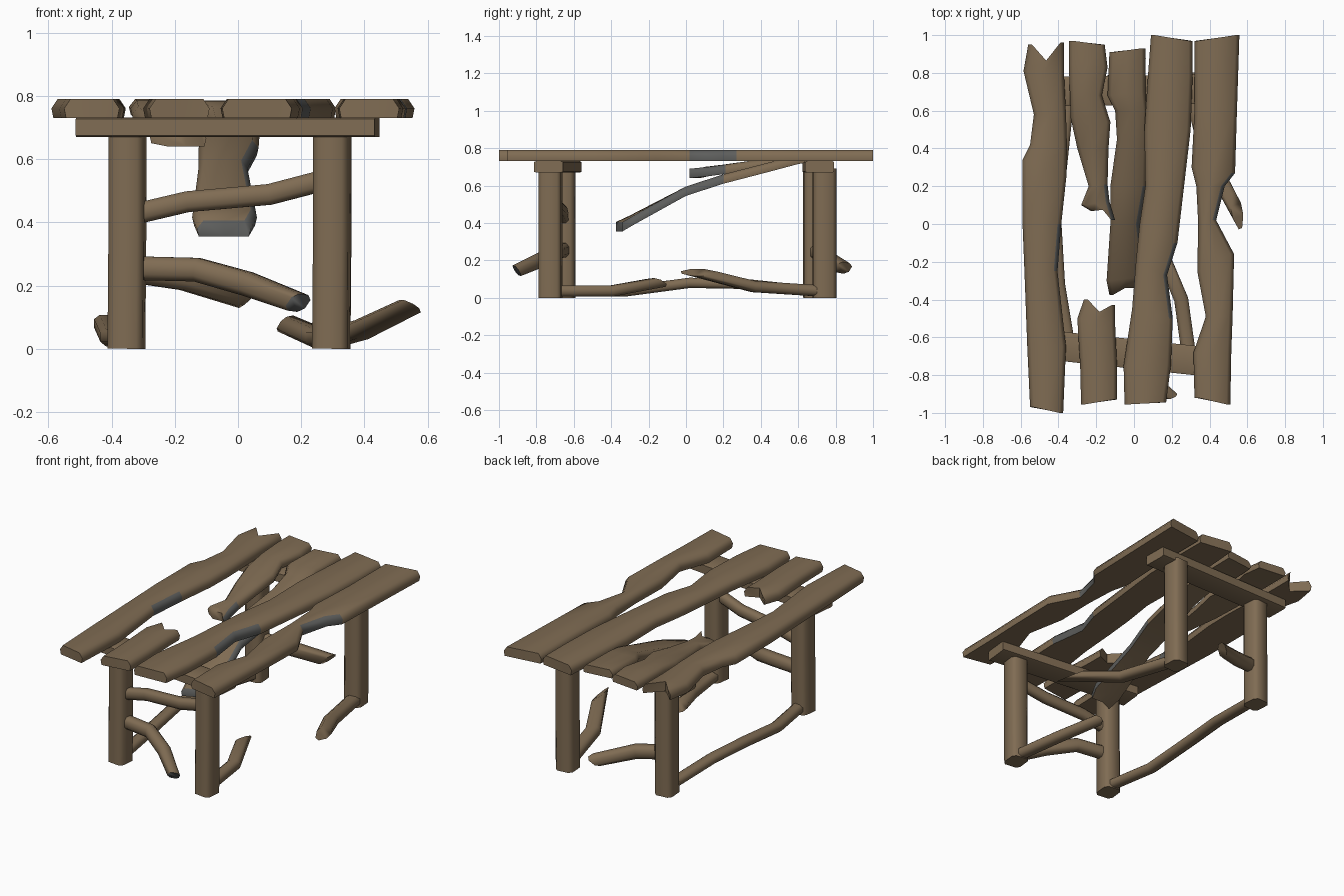
import bpy, bmesh, math
from mathutils import Vector


def material(name, rgb):
    m = bpy.data.materials.new(name)
    m.diffuse_color = (*rgb, 1)
    return m


WOOD = material("weathered brown wood", (0.215, 0.15, 0.087))
SLATE = material("grey worn edge", (0.11, 0.112, 0.108))


def loft(name, rings, is_worn=None, angle=66):
    """Skin a list of equal-sized rings, cap both ends, colour worn side faces."""
    bm = bmesh.new()
    vs = [[bm.verts.new(p) for p in ring] for ring in rings]
    n = len(vs[0])
    for a, b in zip(vs, vs[1:]):
        for i in range(n):
            j = (i + 1) % n
            bm.faces.new((a[i], a[j], b[j], b[i]))
    caps = [bm.faces.new(vs[0][::-1]), bm.faces.new(vs[-1])]
    bmesh.ops.recalc_face_normals(bm, faces=bm.faces[:])
    for f in bm.faces:
        if is_worn and is_worn(f, caps.index(f) if f in caps else None):
            f.material_index = 1
    bmesh.ops.triangulate(bm, faces=caps)
    me = bpy.data.meshes.new(name)
    bm.to_mesh(me)
    bm.free()
    me.materials.append(WOOD)
    me.materials.append(SLATE)
    me.shade_smooth()
    me.set_sharp_from_angle(angle=math.radians(angle))
    ob = bpy.data.objects.new(name, me)
    bpy.context.collection.objects.link(ob)
    return ob


def plank(name, stations, worn=(9, 9), thick=0.06, worn_end=False):
    """Stations run front to back: (x left, y left, x right, y right, z top, notch in y)."""
    rings = []
    for xl, yl, xr, yr, z, notch in stations:
        xm, ym = (xl + xr) / 2, (yl + yr) / 2 + notch
        zb, zm = z - thick, z - thick * 0.5
        rings.append([(xl + 0.02, yl, z), (xm, ym, z), (xr - 0.02, yr, z), (xr, yr, zm),
                      (xr - 0.006, yr, zb), (xm, ym, zb), (xl + 0.006, yl, zb), (xl, yl, zm)])

    def is_worn(f, cap):
        if cap is not None:
            return worn_end and cap == 0
        return worn[0] < f.calc_center_median().y < worn[1] and f.normal.x > 0.5
    return loft(name, rings, is_worn)


def beam(name, pts, w, h, up=(0, 0, 1), chamfer=0.25, skew=0.0, shrink=1.0, worn=False):
    """Chamfered bar along a path; skew cuts the far end into a splintered slant."""
    pts = [Vector(p) for p in pts]
    c = 0.5 - chamfer
    sec = [(-0.5, -c), (-c, -0.5), (c, -0.5), (0.5, -c), (0.5, c), (c, 0.5), (-c, 0.5), (-0.5, c)]
    rings = []
    for i, p in enumerate(pts):
        last = i == len(pts) - 1
        t = (pts[min(i + 1, len(pts) - 1)] - pts[max(i - 1, 0)]).normalized()
        s = t.cross(Vector(up)).normalized()
        u = s.cross(t)
        k = shrink if last else 1
        rings.append([p + s * a * w * k + u * b * h * k + (t * skew * (a - b) if last else Vector())
                      for a, b in sec])
    return loft(name, rings, (lambda f, cap: cap == 1) if worn else None)


T = 0.79
# Table top: five long boards, the second broken in two, the third fallen in
plank("top_plank_left", [
    (-0.55, -0.97, -0.375, -1.0, T, 0), (-0.565, -0.65, -0.36, -0.65, T, 0),
    (-0.58, -0.25, -0.405, -0.25, T, 0), (-0.59, 0.0, -0.385, 0.0, T, 0),
    (-0.59, 0.34, -0.358, 0.25, T, 0), (-0.55, 0.42, -0.355, 0.42, T, 0),
    (-0.53, 0.58, -0.36, 0.58, T, 0), (-0.585, 0.81, -0.37, 0.78, T, 0),
    (-0.56, 0.95, -0.37, 0.96, T, -0.09)], (-0.3, 0.1))
plank("top_plank_second_front", [
    (-0.28, -0.955, -0.09, -0.93, T, 0), (-0.285, -0.75, -0.09, -0.75, T, 0),
    (-0.3, -0.5, -0.1, -0.53, T, 0), (-0.265, -0.4, -0.1, -0.43, T, -0.05)])
plank("top_plank_second_back", [
    (-0.23, 0.07, -0.1, 0.02, 0.69, 0.03), (-0.28, 0.1, -0.13, 0.12, 0.7, 0),
    (-0.24, 0.2, -0.14, 0.21, 0.712, 0), (-0.3, 0.4, -0.135, 0.4, 0.74, 0),
    (-0.335, 0.56, -0.125, 0.54, 0.765, 0), (-0.34, 0.7, -0.17, 0.68, 0.785, 0),
    (-0.345, 0.85, -0.14, 0.83, T, 0), (-0.345, 0.97, -0.155, 0.95, T, 0)], (-0.1, 0.2), 0.05)
plank("top_plank_fallen", [
    (-0.13, -0.375, 0.04, -0.34, 0.405, 0.02), (-0.145, -0.3, 0.06, -0.28, 0.44, 0),
    (-0.125, 0.0, 0.03, 0.0, 0.595, 0), (-0.125, 0.2, 0.065, 0.2, 0.66, 0),
    (-0.09, 0.45, 0.07, 0.45, 0.725, 0), (-0.1, 0.6, 0.07, 0.6, 0.765, 0),
    (-0.14, 0.68, 0.06, 0.7, 0.782, 0), (-0.13, 0.91, 0.06, 0.93, 0.785, 0)],
    (-0.5, 0.2), 0.05, worn_end=True)
plank("top_plank_fourth", [
    (-0.05, -0.955, 0.17, -0.945, T, 0), (-0.055, -0.75, 0.195, -0.75, T, 0),
    (-0.01, -0.45, 0.205, -0.5, T, 0), (0.01, -0.2, 0.175, -0.27, T, 0),
    (0.03, 0.0, 0.23, -0.1, T, 0), (0.06, 0.2, 0.265, 0.2, T, 0),
    (0.055, 0.5, 0.3, 0.5, T, 0), (0.075, 0.8, 0.31, 0.78, T, 0),
    (0.09, 1.0, 0.31, 0.97, T, 0)], (-0.4, -0.1))
plank("top_plank_right", [
    (0.32, -0.92, 0.51, -0.955, T, 0), (0.315, -0.68, 0.515, -0.68, T, 0),
    (0.38, -0.49, 0.522, -0.49, T, 0), (0.335, -0.25, 0.53, -0.16, T, 0),
    (0.34, 0.0, 0.435, 0.02, T, 0), (0.33, 0.2, 0.48, 0.2, T, 0),
    (0.305, 0.3, 0.535, 0.27, T, 0), (0.32, 0.6, 0.545, 0.6, T, 0),
    (0.32, 0.97, 0.558, 1.0, T, 0)], (0.0, 0.25))

# Cross beams under the boards
beam("front_cross_beam", [(-0.505, -0.635, 0.7), (0.44, -0.735, 0.7)], 0.155, 0.062, chamfer=0.08)
beam("back_cross_beam", [(-0.505, 0.7, 0.7), (0.44, 0.715, 0.7)], 0.155, 0.062, chamfer=0.08)

# Four legs, slightly turned
for name, x, y, a in (("front_left_leg", -0.35, -0.655, -6), ("front_right_leg", 0.297, -0.725, -6),
                      ("back_left_leg", -0.35, 0.69, 4), ("back_right_leg", 0.3, 0.74, 4)):
    a = math.radians(a)
    beam(name, [(x - 0.003, y, 0), (x, y, 0.35), (x, y, 0.69)], 0.112, 0.122,
         up=(-math.sin(a), math.cos(a), 0), chamfer=0.17)

# Front braces: the upper is whole, the lower snapped and swung outwards
beam("front_upper_brace", [(-0.33, -0.655, 0.425), (-0.16, -0.665, 0.465), (0.1, -0.69, 0.488),
                           (0.28, -0.715, 0.535)], 0.06, 0.066)
beam("front_lower_broken_brace", [(-0.33, -0.655, 0.255), (-0.13, -0.68, 0.25), (0.03, -0.77, 0.205),
                                  (0.19, -0.905, 0.145)], 0.07, 0.075, skew=-0.03, shrink=0.85,
     worn=True)
# Back brace, snapped
beam("back_broken_brace", [(-0.34, 0.69, 0.25), (-0.17, 0.73, 0.225), (0.03, 0.84, 0.16)],
     0.07, 0.08, skew=-0.05, shrink=0.9)

# Side rails near the floor: left whole, right snapped into two stubs
beam("left_rail", [(-0.35, -0.62, 0.035), (-0.4, -0.32, 0.035), (-0.42, 0.02, 0.08),
                   (-0.39, 0.3, 0.075), (-0.35, 0.68, 0.035)], 0.07, 0.055)
beam("right_rail_front_stub", [(0.29, -0.69, 0.036), (0.25, -0.4, 0.036), (0.15, -0.16, 0.08)],
     0.075, 0.06, skew=0.06, shrink=0.95)
beam("right_rail_back_stub", [(0.31, 0.7, 0.038), (0.39, 0.36, 0.06), (0.545, 0.07, 0.135)],
     0.085, 0.06, skew=0.12, shrink=0.9)
